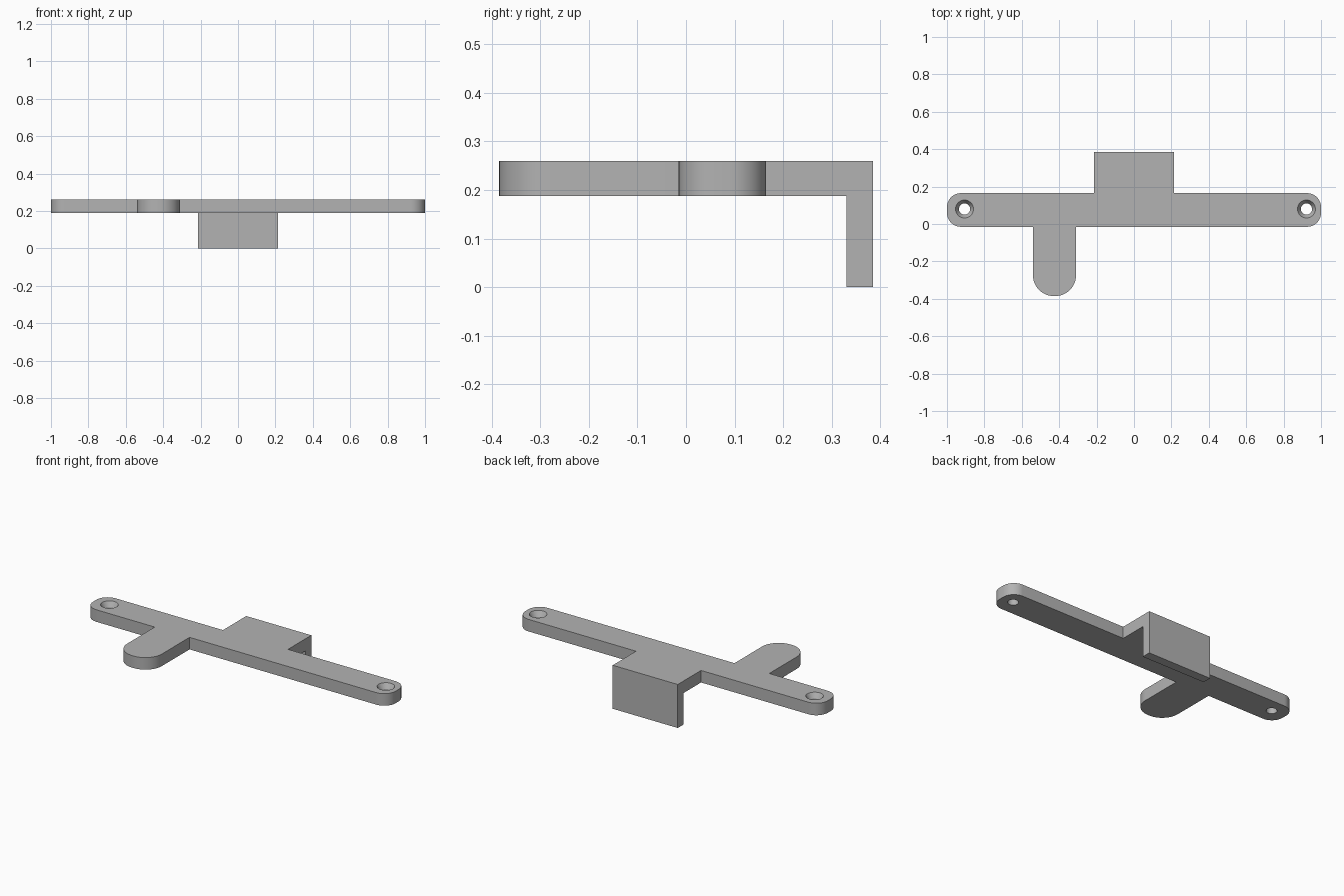
import bpy, bmesh
from math import pi, cos, sin, radians
from mathutils import Vector

cube = bpy.data.objects.get("Cube")
if cube:
    bpy.data.objects.remove(cube)

TOP, UNDER = 0.26, 0.188           # plate faces
BACK, FRONT = 0.385, -0.385        # overall depth
BAR_F, BAR_B = -0.015, 0.165       # bar edges
HOOK_W, HOOK_Y = 0.215, 0.33       # hook half width and inner face

grey = bpy.data.materials.new("plain grey")
grey.use_nodes = True
color = (0.45, 0.45, 0.45, 1)
grey.diffuse_color = color
grey.node_tree.nodes["Principled BSDF"].inputs["Base Color"].default_value = color


def make_object(name, bm):
    bmesh.ops.recalc_face_normals(bm, faces=bm.faces)
    mesh = bpy.data.meshes.new(name)
    bm.to_mesh(mesh)
    bm.free()
    mesh.materials.append(grey)
    obj = bpy.data.objects.new(name, mesh)
    bpy.context.collection.objects.link(obj)
    return obj


def rounded_outline(corners, steps=12):
    """Replace each (x, y, radius) right-angle corner by an arc."""
    points = []
    for i, (x, y, r) in enumerate(corners):
        p = Vector((x, y))
        if r == 0:
            points.append(p)
            continue
        a = (Vector(corners[i - 1][:2]) - p).normalized()
        b = (Vector(corners[(i + 1) % len(corners)][:2]) - p).normalized()
        for k in range(steps + 1):
            t = pi / 2 * k / steps
            points.append(p + r * (a * (1 - sin(t)) + b * (1 - cos(t))))
    return points


def extrude_outline(name, points, z0, z1):
    bm = bmesh.new()
    face = bm.faces.new([bm.verts.new((p[0], p[1], z0)) for p in points])
    top = bmesh.ops.extrude_face_region(bm, geom=[face])["geom"]
    bmesh.ops.translate(bm, vec=(0, 0, z1 - z0),
                        verts=[v for v in top if isinstance(v, bmesh.types.BMVert)])
    return make_object(name, bm)


def countersink(name, x, y, sides=32):
    """Solid of revolution: through hole with a conical mouth."""
    profile = [(0.03, UNDER - 0.05), (0.03, TOP - 0.03),
               (0.048, TOP), (0.048, TOP + 0.05)]
    bm = bmesh.new()
    rings = [[bm.verts.new((x + r * cos(2 * pi * k / sides),
                            y + r * sin(2 * pi * k / sides), z))
              for k in range(sides)] for r, z in profile]
    for low, high in zip(rings, rings[1:]):
        for k in range(sides):
            n = (k + 1) % sides
            bm.faces.new((low[k], low[n], high[n], high[k]))
    bm.faces.new(rings[0])
    bm.faces.new(rings[-1])
    return make_object(name, bm)


def combine(obj, tool, operation):
    mod = obj.modifiers.new(operation.lower(), 'BOOLEAN')
    mod.operation, mod.object, mod.solver = operation, tool, 'EXACT'
    bpy.context.view_layer.objects.active = obj
    bpy.ops.object.modifier_apply(modifier=mod.name)
    bpy.data.objects.remove(tool)


# Flat plate: long bar, rear tab and rounded front tongue
R, T = 0.075, 0.11
plate = extrude_outline("mounting_bracket", rounded_outline([
    (-1, BAR_F, R), (-0.54, BAR_F, 0), (-0.54, FRONT, T), (-0.31, FRONT, T),
    (-0.31, BAR_F, 0), (1, BAR_F, R), (1, BAR_B, R), (HOOK_W, BAR_B, 0),
    (HOOK_W, BACK, 0), (-HOOK_W, BACK, 0), (-HOOK_W, BAR_B, 0),
    (-1, BAR_B, R)]), UNDER, TOP)

# Hook hanging from the back edge
hook = extrude_outline("hook", [(-HOOK_W, HOOK_Y), (HOOK_W, HOOK_Y),
                                (HOOK_W, BACK), (-HOOK_W, BACK)], 0, UNDER)
combine(plate, hook, 'UNION')

# Screw holes at both ends
for hole_x in (-0.906, 0.922):
    combine(plate, countersink("hole_cutter", hole_x, 0.08), 'DIFFERENCE')

bpy.ops.object.select_all(action='DESELECT')
plate.select_set(True)
bpy.context.view_layer.objects.active = plate
bpy.ops.object.shade_smooth_by_angle(angle=radians(25))
